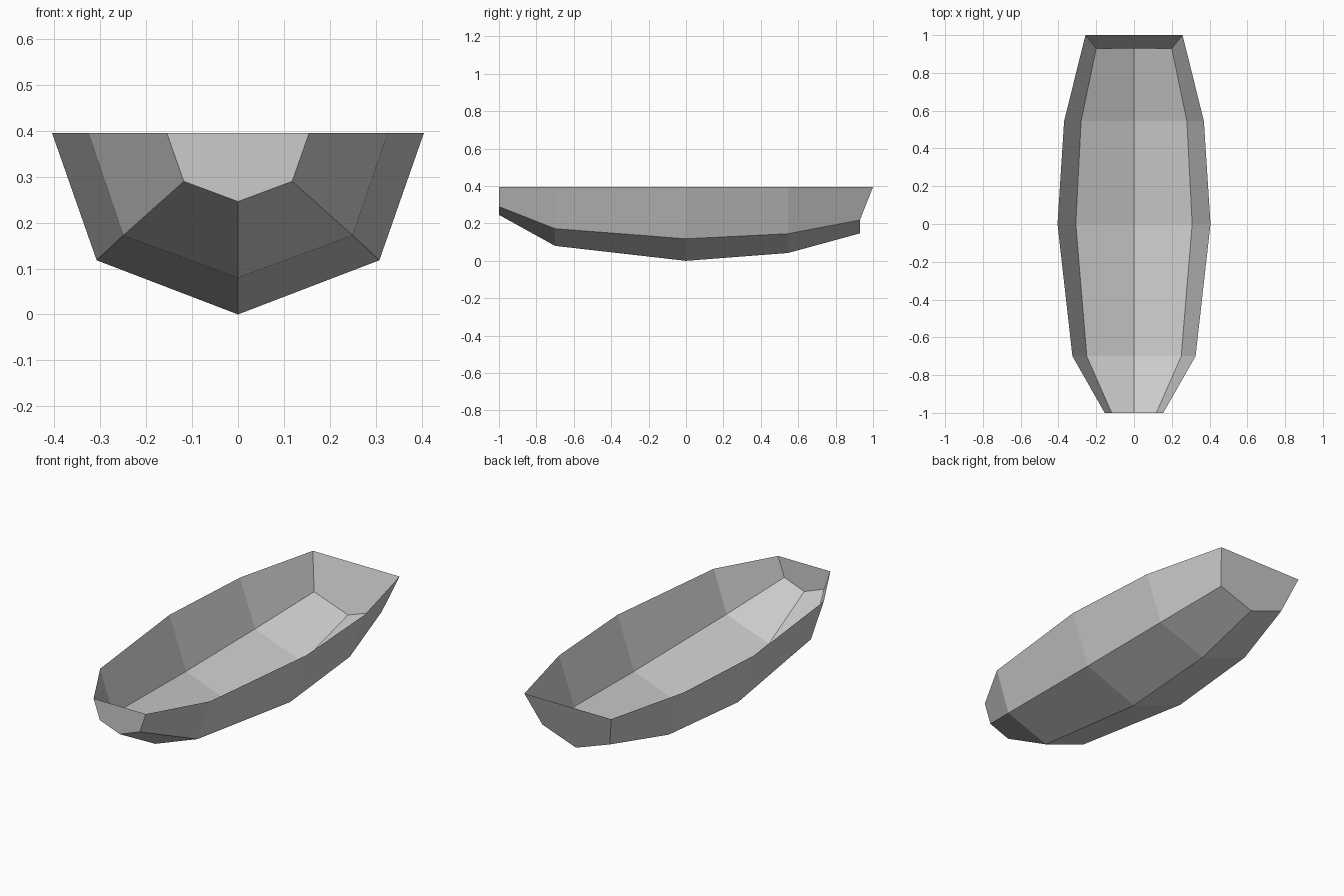
import bpy
import bmesh

cube = bpy.data.objects.get("Cube")
if cube:
    bpy.data.objects.remove(cube, do_unlink=True)

# Painted grey hull material
grey = bpy.data.materials.new("light_grey")
grey.use_nodes = True
colour = (0.6, 0.6, 0.6, 1.0)
grey.diffuse_color = colour
grey.node_tree.nodes["Principled BSDF"].inputs["Base Color"].default_value = colour

# Hull stations from bow to stern:
# rim y, lower y, rim half width, chine half width, chine z, keel z
RIM_Z = 0.395
STATIONS = [
    (-1.0, -1.0, 0.155, 0.118, 0.29, 0.246),
    (-0.70, -0.70, 0.326, 0.25, 0.172, 0.08),
    (0.0, 0.0, 0.405, 0.308, 0.118, 0.0),
    (0.545, 0.545, 0.37, 0.28, 0.145, 0.042),
    (1.0, 0.93, 0.257, 0.20, 0.218, 0.147),
]


def cross_section(bm, rim_y, low_y, rim_w, chine_w, chine_z, keel_z):
    """Rim, chine, keel, chine, rim across the hull."""
    points = [(-rim_w, rim_y, RIM_Z), (-chine_w, low_y, chine_z),
              (0, low_y, keel_z),
              (chine_w, low_y, chine_z), (rim_w, rim_y, RIM_Z)]
    return [bm.verts.new(p) for p in points]


# Open shell: planks between stations, flat bow and stern boards
bm = bmesh.new()
rings = [cross_section(bm, *s) for s in STATIONS]
for a, b in zip(rings, rings[1:]):
    for i in range(len(a) - 1):
        bm.faces.new((a[i], b[i], b[i + 1], a[i + 1]))
bm.faces.new(rings[0])
bm.faces.new(rings[-1][::-1])

mesh = bpy.data.meshes.new("boat_hull")
bm.to_mesh(mesh)
bm.free()
mesh.materials.append(grey)
hull = bpy.data.objects.new("boat_hull", mesh)
bpy.context.collection.objects.link(hull)
